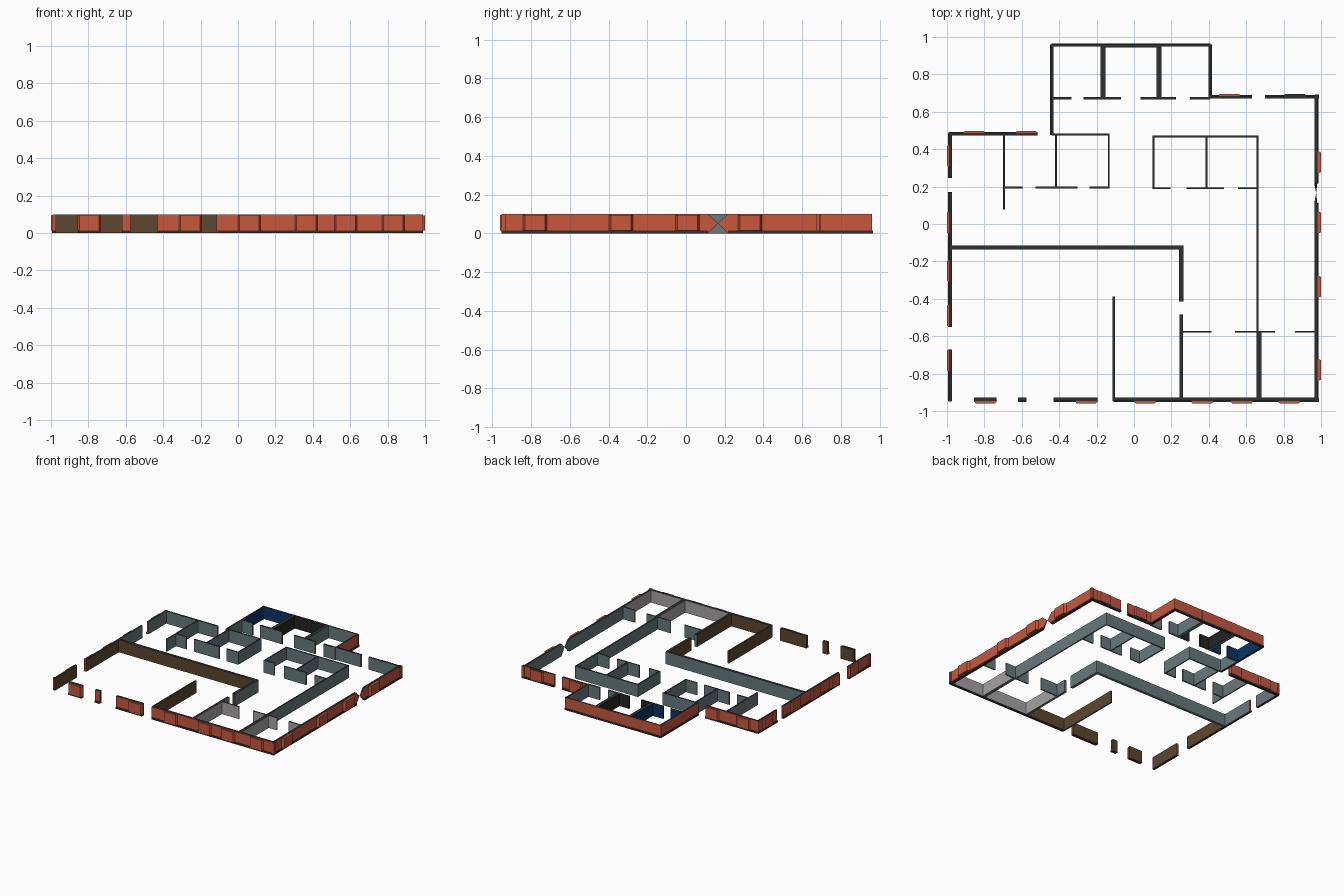
import bpy, bmesh
from mathutils import Vector

if "Cube" in bpy.data.objects:
    bpy.data.objects.remove(bpy.data.objects["Cube"])

H = 0.10          # wall height
BASE = 0.014      # plinth height

MATS = {}
COLOURS = [("charcoal_cap", (0.028, 0.030, 0.032)), ("brick_orange", (0.58, 0.095, 0.045)),
           ("slate_grey", (0.14, 0.19, 0.205)), ("walnut_brown", (0.11, 0.062, 0.028)),
           ("navy_blue", (0.003, 0.035, 0.13)), ("soot_black", (0.018, 0.018, 0.018)),
           ("pale_grey", (0.38, 0.36, 0.36))]
NAMES = [n for n, _ in COLOURS]
for n, c in COLOURS:
    m = bpy.data.materials.new(n)
    m.diffuse_color = (*c, 1)
    m.use_nodes = True
    m.node_tree.nodes["Principled BSDF"].inputs["Base Color"].default_value = m.diffuse_color
    MATS[n] = m
CAP, BRICK, SLATE, BROWN, NAVY, BLACK, PALE = range(7)


def room_colour(x, y):
    """Paint colour of the room (or outdoors) that contains a point."""
    back = 0.48 if x < -0.437 else (0.957 if x < 0.405 else 0.677)
    if abs(x) > 0.974 or y < -0.938 or y > back:
        return BRICK
    if y > 0.672:
        return NAVY if x < -0.165 else (BLACK if x < 0.133 else SLATE)
    if x < 0.253:
        return BROWN if y < -0.125 else SLATE
    return PALE if y < -0.575 else SLATE


def make(name, bm):
    bmesh.ops.recalc_face_normals(bm, faces=bm.faces[:])
    me = bpy.data.meshes.new(name)
    bm.to_mesh(me)
    bm.free()
    for n in NAMES:
        me.materials.append(MATS[n])
    ob = bpy.data.objects.new(name, me)
    bpy.context.collection.objects.link(ob)
    return ob


def prism(bm, plan, z0, z1, side=None, top=CAP, bottom=CAP):
    """Extrude a plan outline; sides take the colour of the room they face."""
    lo = [bm.verts.new((x, y, z0)) for x, y in plan]
    hi = [bm.verts.new((x, y, z1)) for x, y in plan]
    bm.faces.new(lo[::-1]).material_index = bottom
    bm.faces.new(hi).material_index = top
    n = len(plan)
    for i in range(n):
        j = (i + 1) % n
        f = bm.faces.new((lo[i], lo[j], hi[j], hi[i]))
        if side is not None:
            f.material_index = side
        else:
            d = Vector(plan[j]) - Vector(plan[i])
            out = Vector((d.y, -d.x)).normalized() * 0.012
            p = (Vector(plan[i]) + Vector(plan[j])) / 2 + out
            f.material_index = room_colour(p.x, p.y)


def rect(x0, x1, y0, y1):
    return [(x0, y0), (x1, y0), (x1, y1), (x0, y1)]


def wall_plan(axis, pos, a, b, t):
    a, b = min(a, b), max(a, b)
    return rect(a, b, pos - t / 2, pos + t / 2) if axis == 'x' else rect(pos - t / 2, pos + t / 2, a, b)


def walls(name, rows, plinth=0):
    """rows: (axis the wall runs along, position, thickness, stops in pairs)."""
    bm = bmesh.new()
    for axis, pos, t, spans in rows:
        for a, b in spans:
            prism(bm, wall_plan(axis, pos, a, b, t), 0, H, bottom=SLATE if not plinth else CAP)
            if plinth:
                prism(bm, wall_plan(axis, pos + plinth * 0.006, a, b, t), 0, BASE, side=CAP)
    return make(name, bm)


# Outer walls with a dark plinth on the outdoor side
walls("front_wall", [('x', -0.937, 0.02, [(-0.855, -0.736), (-0.62, -0.575), (-0.43, -0.195),
                                         (-0.11, 0.253), (0.253, 0.665), (0.665, 0.98)])], -1)
walls("left_wall", [('y', -0.981, 0.014, [(0.245, 0.485), (-0.125, 0.17), (-0.55, -0.125),
                                         (-0.945, -0.67)]),
                    ('y', -0.437, 0.012, [(0.475, 0.67), (0.67, 0.96)])], -1)
walls("right_wall", [('y', 0.972, 0.016, [(0.216, 0.685), (-0.575, 0.113), (-0.945, -0.575)]),
                     ('y', 0.405, 0.012, [(0.675, 0.96)])], 1)
walls("back_wall", [('x', 0.48, 0.014, [(-0.985, -0.515)]),
                    ('x', 0.677, 0.014, [(0.405, 0.63), (0.70, 0.98)]),
                    ('x', 0.954, 0.01, [(-0.44, -0.165), (-0.165, 0.133), (0.133, 0.41)])], 1)

# Back rooms: thick central bay and doorway wall
walls("back_bay_walls", [('y', -0.165, 0.026, [(0.67, 0.95)]), ('y', 0.133, 0.028, [(0.67, 0.95)]),
                         ('x', 0.952, 0.018, [(-0.178, 0.147)])])
walls("back_corridor_wall", [('x', 0.672, 0.014, [(-0.44, -0.335), (-0.27, -0.165), (-0.165, -0.07),
                                                 (0.035, 0.133), (0.133, 0.225), (0.30, 0.405)])])

# Small rooms left and right of the central corridor
walls("left_small_rooms", [('x', 0.478, 0.012, [(-0.44, -0.13)]), ('y', -0.695, 0.01, [(0.078, 0.475)]),
                           ('y', -0.418, 0.01, [(0.195, 0.475)]), ('y', -0.135, 0.01, [(0.195, 0.475)]),
                           ('x', 0.195, 0.01, [(-0.70, -0.597), (-0.527, -0.303), (-0.238, -0.13)])])
walls("right_small_rooms", [('x', 0.468, 0.012, [(0.10, 0.665)]), ('y', 0.105, 0.01, [(0.19, 0.47)]),
                            ('y', 0.387, 0.01, [(0.19, 0.47)]),
                            ('x', 0.191, 0.01, [(0.10, 0.196), (0.282, 0.48), (0.555, 0.66)])])

# Hall dividers and front rooms
walls("hall_dividers", [('x', -0.125, 0.022, [(-0.98, 0.265)]), ('y', 0.253, 0.024, [(-0.415, -0.125)]),
                        ('y', 0.66, 0.011, [(-0.575, 0.47)])])
walls("front_room_walls", [('y', 0.253, 0.02, [(-0.575, -0.485), (-0.93, -0.575)]),
                           ('y', -0.108, 0.012, [(-0.945, -0.387)]),
                           ('y', 0.669, 0.026, [(-0.93, -0.575)]),
                           ('x', -0.576, 0.01, [(0.253, 0.415), (0.54, 0.66), (0.66, 0.755),
                                                (0.86, 0.97)])])

# Pinched ends of the right wall that meet in a point
bm = bmesh.new()
for y in (0.216, 0.113):
    ring = [bm.verts.new((x, y, z)) for x, z in ((0.964, 0.0), (0.98, 0.0), (0.98, H), (0.964, H))]
    tip = bm.verts.new((0.974, 0.165, 0.053))
    for i, c in enumerate((CAP, BRICK, CAP, SLATE)):
        bm.faces.new((ring[i], ring[(i + 1) % 4], tip)).material_index = c
make("pinched_wall_ends", bm)


# Shallow brick bays along the outside, tapered in plan
def bays(name, side, face, depth, centres, top=BRICK):
    bm = bmesh.new()
    for c in centres:
        w, n = 0.062, 0.052
        pts = [(c - w, face), (c + w, face), (c + n, face + depth), (c - n, face + depth)]
        if side == 'y':
            pts = [(b, a) for a, b in pts]
        prism(bm, pts, BASE, H - 0.005, side=BRICK, top=top, bottom=BRICK)
    make(name, bm)


bays("front_bays", 'x', -0.944, -0.016, (-0.795, -0.255, 0.06, 0.365, 0.577, 0.83))
bays("right_bays", 'y', 0.979, 0.021, (0.33, 0.008, -0.335, -0.78))
bays("left_bays", 'y', -0.986, -0.014, (0.365, 0.008, -0.25, -0.49, -0.73))
bays("back_bays", 'x', 0.485, 0.011, (-0.855, -0.575))
bays("back_right_bay", 'x', 0.682, 0.013, (0.51,))
bays("capped_bay", 'x', 0.682, 0.013, (0.86,), CAP)

# Corner posts
bm = bmesh.new()
for x, y in ((0.978, 0.682), (0.978, -0.942), (-0.985, 0.483), (-0.985, -0.942),
             (-0.438, 0.952), (0.406, 0.952)):
    r = 0.010 if x > 0.9 else 0.008
    prism(bm, rect(x - r, x + r, y - r, y + r), BASE, H, side=BRICK)
    prism(bm, rect(x - r, x + r, y - r, y + r), 0, BASE, side=CAP)
make("corner_posts", bm)
